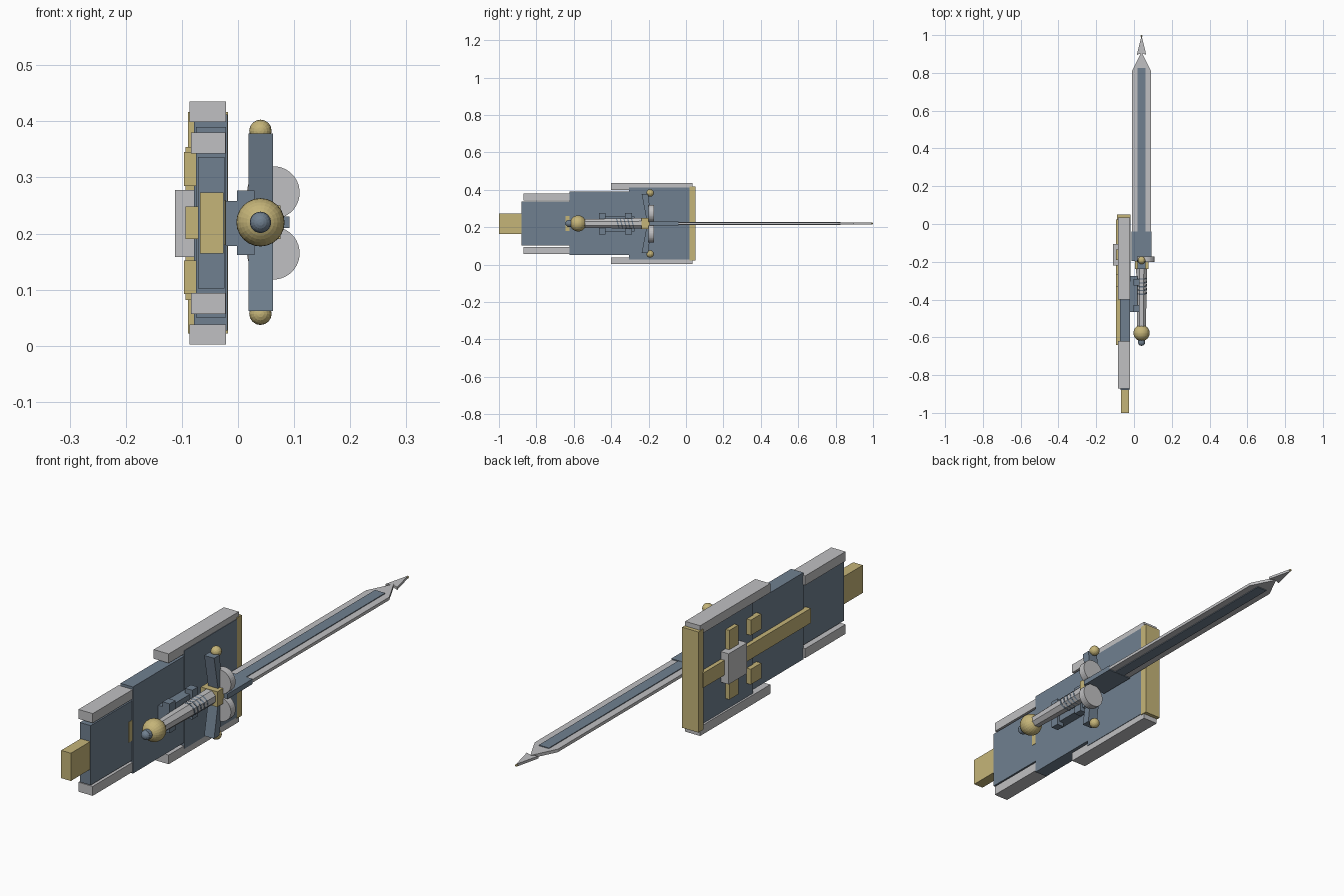
import bpy, bmesh, math
from mathutils import Matrix, Vector

if "Cube" in bpy.data.objects:
    bpy.data.objects.remove(bpy.data.objects["Cube"])


def material(name, rgb):
    m = bpy.data.materials.new(name)
    m.diffuse_color = (*rgb, 1)
    m.use_nodes = True
    m.node_tree.nodes["Principled BSDF"].inputs["Base Color"].default_value = m.diffuse_color
    return m


SILVER = material("silver", (0.53, 0.53, 0.54))
BLUE = material("slate blue", (0.162, 0.216, 0.279))
GOLD = material("pale gold", (0.56, 0.46, 0.19))

CX, CZ = 0.04, 0.22      # sword axis


def finish(name, bm, mat):
    bmesh.ops.recalc_face_normals(bm, faces=bm.faces)
    me = bpy.data.meshes.new(name)
    bm.to_mesh(me)
    bm.free()
    me.materials.append(mat)
    ob = bpy.data.objects.new(name, me)
    bpy.context.collection.objects.link(ob)
    return ob


def box(name, x, y, z, mat):
    bm = bmesh.new()
    bmesh.ops.create_cube(bm, size=1)
    for v in bm.verts:
        v.co = Vector([(a + b) / 2 + c * (b - a) for (a, b), c in zip((x, y, z), v.co)])
    return finish(name, bm, mat)


def mirrored_boxes(name, x, y, z, mat):
    box("upper_" + name, x, y, z, mat)
    box("lower_" + name, x, y, (2 * CZ - 0.003 - z[1], 2 * CZ - 0.003 - z[0]), mat)


def ball(name, loc, r, mat, seg=24, rings=16):
    bm = bmesh.new()
    bmesh.ops.create_uvsphere(bm, u_segments=seg, v_segments=rings, radius=r,
                              matrix=Matrix.Translation(loc) @ Matrix.Rotation(math.pi / 2, 4, 'X'))
    return finish(name, bm, mat)


def rod(name, x, z, y0, y1, r0, r1, mat, seg=32):
    """Round bar along y; r0 at y0, r1 at y1."""
    bm = bmesh.new()
    m = (Matrix.Translation((x, (y0 + y1) / 2, z)) @ Matrix.Rotation(-math.pi / 2, 4, 'X')
         @ Matrix.Rotation(math.pi / seg, 4, 'Z'))
    bmesh.ops.create_cone(bm, cap_ends=True, segments=seg, radius1=r0, radius2=r1,
                          depth=y1 - y0, matrix=m)
    return finish(name, bm, mat)


def prism(name, pts, axis, lo, hi, mat):
    """Extrude a 2D outline along x (outline in y,z) or z (outline in x,y)."""
    bm = bmesh.new()
    put = (lambda a, b, t: (t, a, b)) if axis == 'x' else (lambda a, b, t: (a, b, t))
    f = bm.faces.new([bm.verts.new(put(a, b, lo)) for a, b in pts])
    r = bmesh.ops.extrude_face_region(bm, geom=[f])
    vs = [g for g in r['geom'] if isinstance(g, bmesh.types.BMVert)]
    bmesh.ops.translate(bm, verts=vs, vec=put(0, 0, hi - lo))
    return finish(name, bm, mat)


# scabbard panels, widening in steps
box("wide_panel", (-0.078, -0.019), (-0.305, 0.025), (0.027, 0.412), BLUE)
box("middle_panel", (-0.075, -0.021), (-0.622, -0.30), (0.05, 0.39), BLUE)
box("narrow_panel", (-0.071, -0.024), (-0.88, -0.62), (0.102, 0.336), BLUE)

# silver edge rails
mirrored_boxes("wide_rail", (-0.086, -0.021), (-0.40, 0.035), (0.399, 0.435), SILVER)
mirrored_boxes("narrow_rail", (-0.084, -0.022), (-0.87, -0.62), (0.343, 0.38), SILVER)

# gold fittings
box("end_tip", (-0.068, -0.026), (-1.0, -0.88), (0.164, 0.273), GOLD)
box("mouth_bar", (-0.089, -0.018), (0.02, 0.05), (0.022, 0.417), GOLD)
box("step_plate", (-0.03, -0.0225), (-0.645, -0.62), (0.18, 0.26), GOLD)

# back ornament: long strip, cross bar, small blocks and silver boss
box("back_strip", (-0.094, -0.068), (-0.64, 0.025), (0.19, 0.248), GOLD)
box("back_cross_bar", (-0.094, -0.072), (-0.19, -0.135), (0.082, 0.354), GOLD)
mirrored_boxes("back_block", (-0.096, -0.072), (-0.33, -0.265), (0.285, 0.345), GOLD)
box("back_boss", (-0.112, -0.072), (-0.22, -0.105), (0.158, 0.278), SILVER)

# bracket holding the grip
box("bracket_body", (-0.022, 0.018), (-0.465, -0.275), (0.178, 0.258), BLUE)
for i, y in enumerate((-0.465, -0.325)):
    box(f"bracket_tab_{i + 1}", (-0.002, 0.029), (y, y + 0.035), (0.162, 0.277), BLUE)

# blade with pointed end, central inlay, root block and barbed tip
prism("blade", [(CX - 0.05, -0.19), (CX + 0.05, -0.19), (CX + 0.05, 0.81), (CX, 0.91),
                (CX - 0.05, 0.81)], 'z', CZ - 0.006, CZ + 0.006, SILVER)
box("blade_inlay", (CX - 0.022, CX + 0.022), (-0.10, 0.825), (CZ - 0.009, CZ + 0.009), BLUE)
box("blade_root", (CX - 0.052, CX + 0.052), (-0.195, -0.04), (CZ - 0.01, CZ + 0.01), BLUE)
prism("barbed_tip", [(CX - 0.025, 0.895), (CX, 0.905), (CX + 0.025, 0.895), (CX, 0.998)],
      'z', CZ - 0.005, CZ + 0.005, SILVER)
ball("tip_bead", (CX, 0.995, CZ), 0.005, GOLD, 8, 6)

# guard: swept arms with beads, round plates and gold collar
for s, side in ((1, "upper"), (-1, "lower")):
    prism(side + "_guard_arm", [(-0.207, CZ), (-0.237, CZ + s * 0.158), (-0.203, CZ + s * 0.158),
                                (-0.182, CZ)], 'x', CX - 0.021, CX + 0.022, BLUE)
    ball(side + "_guard_bead", (CX, -0.192, CZ + s * 0.163), 0.02, GOLD, 16, 10)
    rod(side + "_guard_disc", 0.063, CZ - 0.001 + s * 0.054, -0.201, -0.172, 0.047, 0.047, SILVER)
box("guard_collar", (0.004, 0.076), (-0.237, -0.195), (0.19, 0.25), GOLD)

# grip with slanted wraps
rod("grip", CX, CZ, -0.55, -0.23, 0.025, 0.031, SILVER, 8)
for i in range(5):
    y = -0.285 - i * 0.02
    w = rod(f"grip_wrap_{i + 1}", CX, CZ, y - 0.003, y + 0.003, 0.031, 0.031, BLUE, 8)
    w.data.transform(Matrix.Translation((CX, y, CZ)) @ Matrix.Rotation(0.25, 4, 'X')
                     @ Matrix.Translation((-CX, -y, -CZ)))

# pommel and end cap
ball("pommel", (CX, -0.577, CZ), 0.043, GOLD)
rod("pommel_cap", CX, CZ, -0.63, -0.60, 0.019, 0.019, BLUE, 16)
ball("pommel_cap_end", (CX, -0.626, CZ), 0.019, BLUE, 16, 10)
